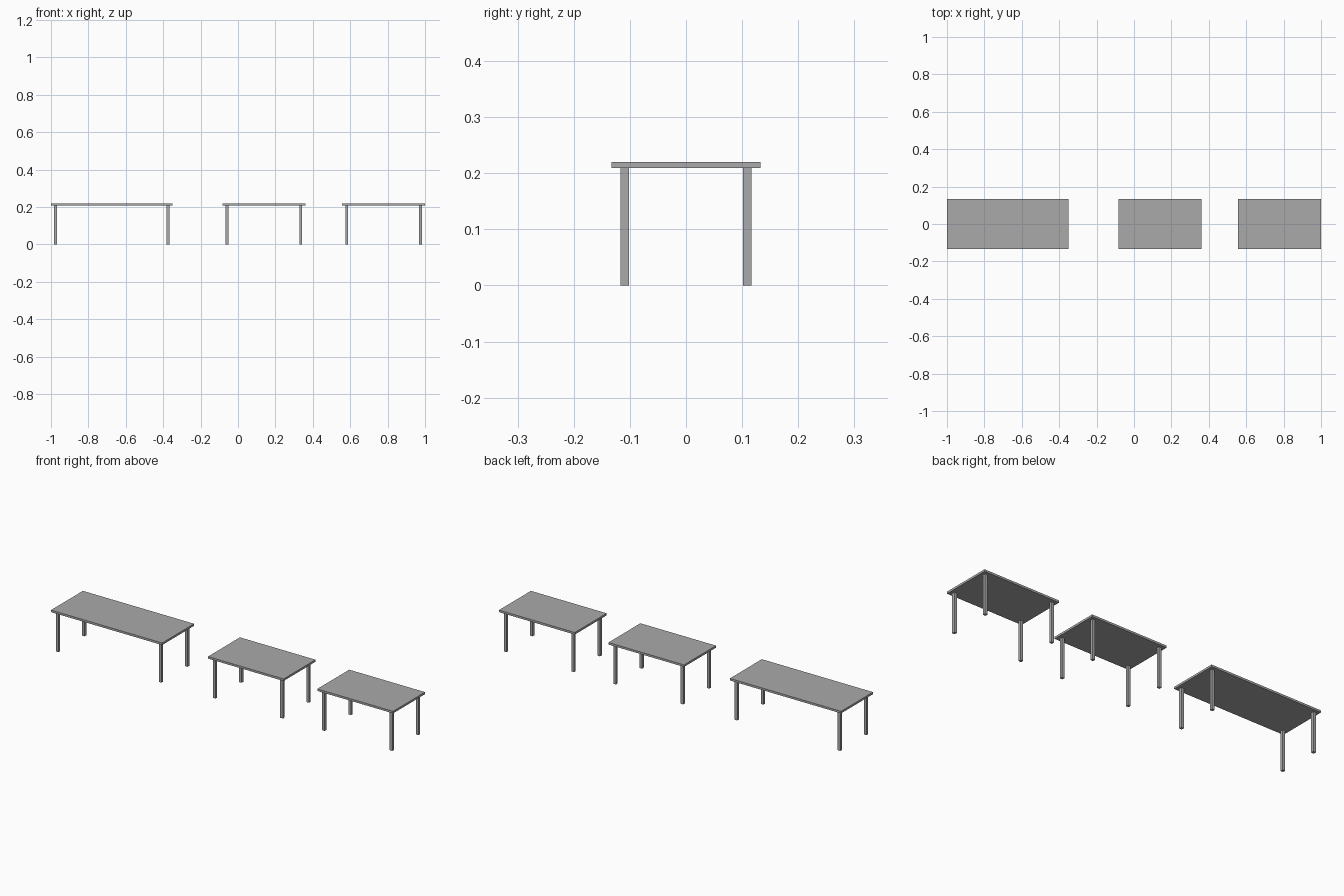
import bpy

if "Cube" in bpy.data.objects:
    bpy.data.objects.remove(bpy.data.objects["Cube"])

DEPTH = 0.266          # table depth along y
HEIGHT = 0.22          # floor to top surface
THICK = 0.011          # table top thickness
LEG = 0.015            # square leg width
INSET = 0.024          # leg centre distance from the table edge

grey = bpy.data.materials.new("plain_grey")
grey.diffuse_color = (0.4, 0.4, 0.4, 1)
grey.use_nodes = True
grey.node_tree.nodes["Principled BSDF"].inputs["Base Color"].default_value = grey.diffuse_color


def box(name, centre, size):
    bpy.ops.mesh.primitive_cube_add(size=1, location=centre)
    ob = bpy.context.object
    ob.name = name
    ob.scale = size
    bpy.ops.object.transform_apply(location=False, rotation=False, scale=True)
    ob.data.materials.append(grey)
    return ob


def table(name, x0, x1):
    # flat rectangular top
    box(name + "_top", ((x0 + x1) / 2, 0, HEIGHT - THICK / 2),
        (x1 - x0, DEPTH, THICK))
    # four square legs set in from the corners
    leg_height = HEIGHT - THICK
    for side, x in (("left", x0 + INSET), ("right", x1 - INSET)):
        for end, s in (("front", -1), ("back", 1)):
            box(f"{name}_{end}_{side}_leg",
                (x, s * (DEPTH / 2 - INSET), leg_height / 2),
                (LEG, LEG, leg_height))


table("long_table", -1.0, -0.35)
table("middle_table", -0.082, 0.36)
table("end_table", 0.557, 1.0)
